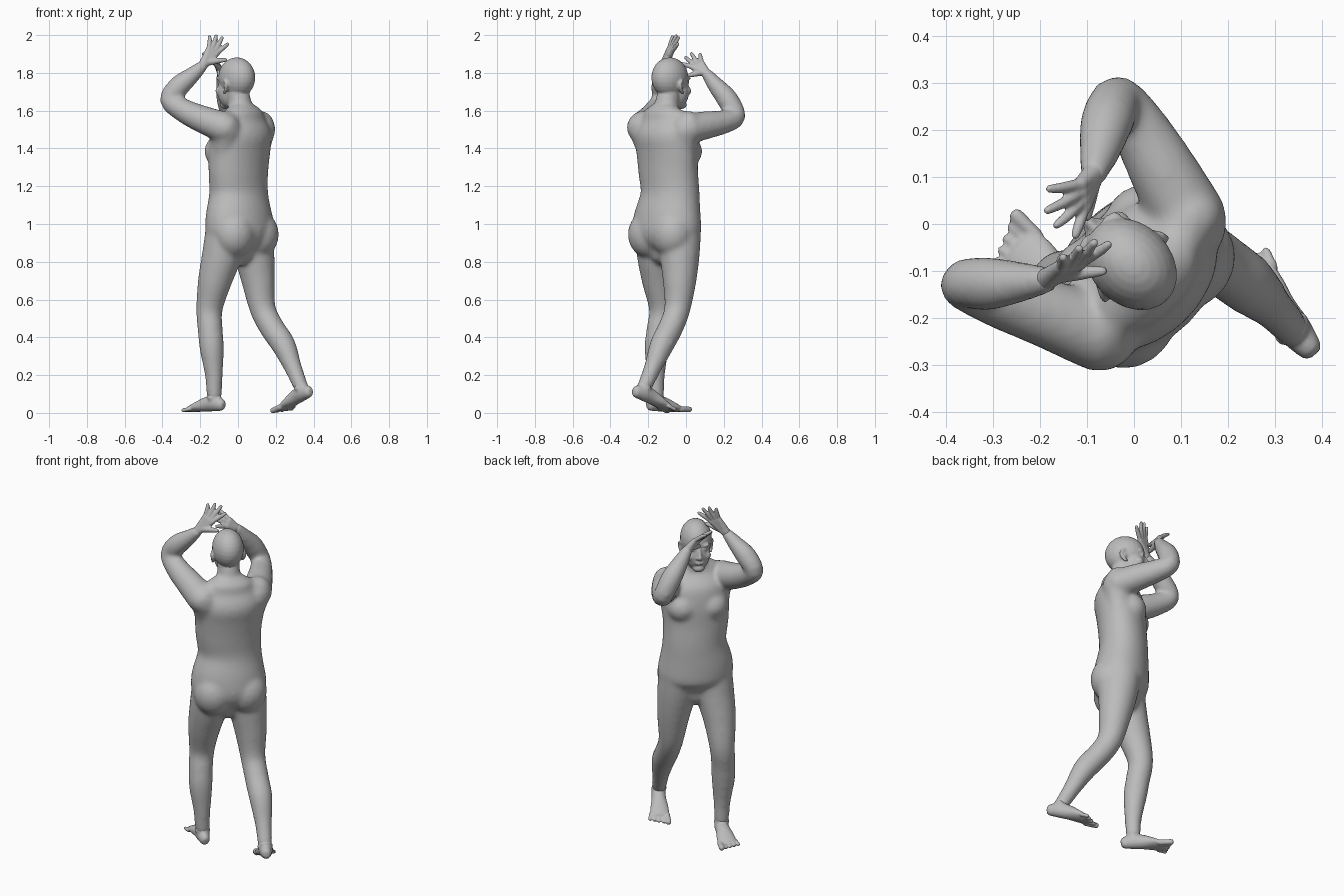
import bpy, bmesh, math
from mathutils import Vector, Matrix

if "Cube" in bpy.data.objects:
    bpy.data.objects.remove(bpy.data.objects["Cube"])

skin = bpy.data.materials.new("matte grey")
skin.use_nodes = True
GREY = (0.5, 0.5, 0.5, 1)
skin.diffuse_color = GREY
skin.node_tree.nodes["Principled BSDF"].inputs["Base Color"].default_value = GREY

# Local frame: X = figure's right, Y = forward; every part is turned 45 degrees
MID = -0.065         # X of the body's plane of symmetry


def ball(bm, centre, size):
    m = Matrix.Translation(centre) @ Matrix.Diagonal((*size, 1))
    bmesh.ops.create_uvsphere(bm, u_segments=24, v_segments=14, radius=1, matrix=m)


def pair(bm, offset, centre, size):
    for s in (-1, 1):
        ball(bm, (MID + s * offset, *centre), size)


def spline(keys, steps=4):
    """Catmull-Rom through rows of x, y, z, half width, half depth."""
    k = [Vector(v) for v in keys]
    k = [k[0] * 2 - k[1]] + k + [k[-1] * 2 - k[-2]]
    out = []
    for a, b, c, d in zip(k, k[1:], k[2:], k[3:]):
        for i in range(steps):
            t = i / steps
            out.append((b * 2 + (c - a) * t + (a * 2 - b * 5 + c * 4 - d) * t * t
                        + (b * 3 - a - c * 3 + d) * t ** 3) / 2)
    return out + [k[-2]]


def tube(bm, keys, side=(1, 0, 0), n=20):
    """Closed round-ended limb with elliptical sections."""
    rows = spline(keys)
    pts = [Vector(r[:3]) for r in rows]
    rings = []
    for i, r in enumerate(rows):
        t = (pts[min(i + 1, len(pts) - 1)] - pts[max(i - 1, 0)]).normalized()
        u = (Vector(side) - t * t.dot(Vector(side))).normalized()
        v = t.cross(u)
        ends = [(0, 1)]
        h = min(r[3], r[4])
        if i == 0:
            ends = [(-h * .85, .5), (-h * .5, .85), (0, 1)]
        elif i == len(rows) - 1:
            ends = [(0, 1), (h * .5, .85), (h * .85, .5)]
        for off, s in ends:
            rings.append([bm.verts.new(pts[i] + t * off
                          + u * r[3] * s * math.cos(math.tau * j / n)
                          + v * r[4] * s * math.sin(math.tau * j / n)) for j in range(n)])
    for a, b in zip(rings, rings[1:]):
        for j in range(n):
            bm.faces.new((a[j], a[(j + 1) % n], b[(j + 1) % n], b[j]))
    bm.faces.new(rings[0][::-1])
    bm.faces.new(rings[-1])


def limb(bm, *keys):
    tube(bm, [(x, y, z, r, r) for x, y, z, r in keys], side=(1, 0.3, 0.2))


def finish(bm, name, voxel, smooth):
    """Fuse the overlapping shapes into one soft surface."""
    bmesh.ops.recalc_face_normals(bm, faces=bm.faces)
    me = bpy.data.meshes.new(name)
    bm.to_mesh(me)
    bm.free()
    me.materials.append(skin)
    ob = bpy.data.objects.new(name, me)
    bpy.context.collection.objects.link(ob)
    ob.rotation_euler.z = math.pi / 4
    rm = ob.modifiers.new("fuse", 'REMESH')
    rm.mode, rm.voxel_size, rm.use_smooth_shade = 'VOXEL', voxel, True
    sm = ob.modifiers.new("soften", 'SMOOTH')
    sm.factor, sm.iterations = 0.5, smooth
    bpy.context.view_layer.objects.active = ob
    for m in ("fuse", "soften"):
        bpy.ops.object.modifier_apply(modifier=m)


# Torso and neck
bm = bmesh.new()
tube(bm, [(MID, -.075, .87, .13, .1), (MID, -.08, .94, .2, .148),
          (MID, -.074, 1.03, .203, .15), (MID + .008, -.062, 1.16, .175, .134),
          (MID, -.068, 1.28, .18, .132), (MID, -.077, 1.4, .187, .136),
          (MID, -.095, 1.49, .18, .13), (MID, -.105, 1.56, .14, .085)], n=32)
tube(bm, [(MID, -.105, 1.52, .08, .08), (MID, -.088, 1.6, .066, .066),
          (MID, -.06, 1.7, .06, .062)])
pair(bm, .08, (-.015, 1.385), (.088, .084, .085))   # breasts
ball(bm, (MID, -.025, 1.07), (.16, .098, .15))      # belly
pair(bm, .088, (-.125, .945), (.113, .11, .125))    # buttocks
# Shoulder slopes, then the muscle running down each flank
limb(bm, (MID, -.1, 1.57, .06), (.02, -.095, 1.55, .056), (.1, -.075, 1.53, .068))
limb(bm, (MID, -.1, 1.57, .06), (-.14, -.11, 1.55, .056), (-.22, -.11, 1.53, .068))
limb(bm, (.08, -.085, 1.5, .082), (.06, -.08, 1.4, .07), (.055, -.07, 1.27, .058))
limb(bm, (-.2, -.115, 1.5, .082), (-.185, -.09, 1.4, .07), (-.178, -.075, 1.27, .058))
# Right arm
limb(bm, (.09, -.075, 1.505, .083), (.125, .04, 1.525, .073), (.15, .13, 1.54, .063),
     (.162, .208, 1.57, .054), (.115, .195, 1.66, .057), (.06, .162, 1.735, .045),
     (.018, .138, 1.795, .031))
# Left arm
limb(bm, (-.215, -.115, 1.51, .083), (-.268, 0, 1.555, .073), (-.315, .09, 1.6, .063),
     (-.347, .165, 1.658, .053), (-.31, .13, 1.73, .057), (-.262, .087, 1.785, .045),
     (-.219, .05, 1.835, .031))
# Right leg, trailing
limb(bm, (.022, -.072, .97, .115), (.037, -.085, .84, .107), (.052, -.1, .7, .089),
     (.06, -.125, .55, .069), (.07, -.185, .45, .066), (.08, -.26, .36, .064),
     (.082, -.33, .24, .047), (.08, -.39, .14, .039))
# Left leg, leading
limb(bm, (-.15, -.07, .97, .115), (-.168, -.05, .84, .107), (-.188, -.015, .7, .09),
     (-.196, .018, .55, .07), (-.205, .003, .44, .066), (-.208, -.012, .34, .064),
     (-.203, -.022, .2, .047), (-.2, -.022, .09, .04))
finish(bm, "body", .011, 11)

# Head with face and ears
bm = bmesh.new()
ball(bm, (MID, -.056, 1.775), (.086, .109, .107))
ball(bm, (MID, -.007, 1.705), (.07, .067, .093))
ball(bm, (MID, .026, 1.632), (.034, .028, .024))    # chin
tube(bm, [(MID, -.075, 1.62, .06, .06), (MID, -.06, 1.72, .062, .062)])
limb(bm, (MID, .05, 1.755, .008), (MID, .064, 1.725, .01), (MID, .07, 1.708, .013))
pair(bm, .013, (.06, 1.703), (.009, .01, .008))     # nostrils
pair(bm, .032, (.037, 1.772), (.028, .018, .011))   # brows
pair(bm, .03, (.042, 1.75), (.015, .012, .009))     # eyes
pair(bm, .042, (.026, 1.705), (.026, .024, .026))   # cheeks
for z in (1.678, 1.667):                            # lips
    ball(bm, (MID, .055, z), (.024, .012, .006))
for s in (-1, 1):                                   # ears
    x = MID + s * .079
    limb(bm, (x, -.04, 1.695, .008), (x + s * .006, -.055, 1.705, .008),
         (x + s * .012, -.07, 1.735, .008), (x + s * .01, -.055, 1.758, .007),
         (x, -.04, 1.752, .006))
    ball(bm, (x, -.055, 1.73), (.01, .016, .028))
finish(bm, "head", .006, 3)


def hand(name, wrist, first, last, tips, thumb):
    """Knuckles run evenly from first to last, one per fingertip."""
    bm = bmesh.new()
    w, a, b, th = map(Vector, (wrist, first, last, thumb))
    for i, tip in enumerate(map(Vector, tips)):
        k = a.lerp(b, i / 3)
        bend = k.lerp(tip, .5) + (k - w) * .08
        limb(bm, (*w.lerp(k, -.1), .025), (*w.lerp(k, .5), .019), (*k, .015))
        limb(bm, (*k, .0125), (*bend, .0115), (*k.lerp(tip, .95), .009))
    base = w.lerp(a, .3)
    limb(bm, (*base, .02), (*base.lerp(th, .5), .0155), (*base.lerp(th, .94), .01))
    finish(bm, name, .005, 2)


hand("right_hand", (.018, .138, 1.795), (-.05, .099, 1.83), (-.021, .141, 1.85),
     [(-.108, .07, 1.85), (-.122, .115, 1.885), (-.114, .152, 1.905), (-.077, .182, 1.9)],
     (-.064, .078, 1.785))
hand("left_hand", (-.219, .05, 1.835), (-.134, .021, 1.905), (-.173, .046, 1.925),
     [(-.066, .007, 1.955), (-.085, .032, 1.99), (-.117, .046, 2), (-.156, .057, 1.995)],
     (-.113, -.028, 1.87))


def foot(name, heel, ball_end, ankle, inner):
    """Sole line from heel to toe base; inner = X sign of the big toe side."""
    bm = bmesh.new()
    h, e = Vector(heel), Vector(ball_end)
    up = (e - h).cross(Vector((-1, 0, 0))).normalized()
    up = up if up.z > 0 else -up
    keys = [(.08, .029, .034), (.25, .037, .042), (.5, .04, .039),
            (.75, .05, .028), (.95, .052, .018)]
    tube(bm, [(*(h.lerp(e, t) + up * d), a, d) for t, a, d in keys])
    instep = h.lerp(e, .6) + up * .032
    limb(bm, (*ankle, .037), (*(h.lerp(e, .3) + up * .052), .038), (*instep, .028))
    for s in (-1, 1):                               # ankle bones
        ball(bm, Vector(ankle) + Vector((s * .03, 0, -.01)), (.012, .016, .016))
    along = (e - h).normalized()
    for i in range(5):                              # toes
        r = .0155 if i == 0 else .0105
        root = e + Vector((inner * (.04 - i * .022), 0, 0)) - along * (.015 + i * .004)
        tip = root + along * (.062 - i * .006) + Vector((inner * (.004 - i * .003), 0, 0))
        limb(bm, (*(root + up * .015), r), (*(tip + up * r), r))
    finish(bm, name, .006, 2)


foot("right_foot", (.076, -.472, .085), (.1, -.25, .012), (.08, -.394, .14), -1)
foot("left_foot", (-.195, -.083, .01), (-.206, .142, .004), (-.2, -.022, .09), 1)
